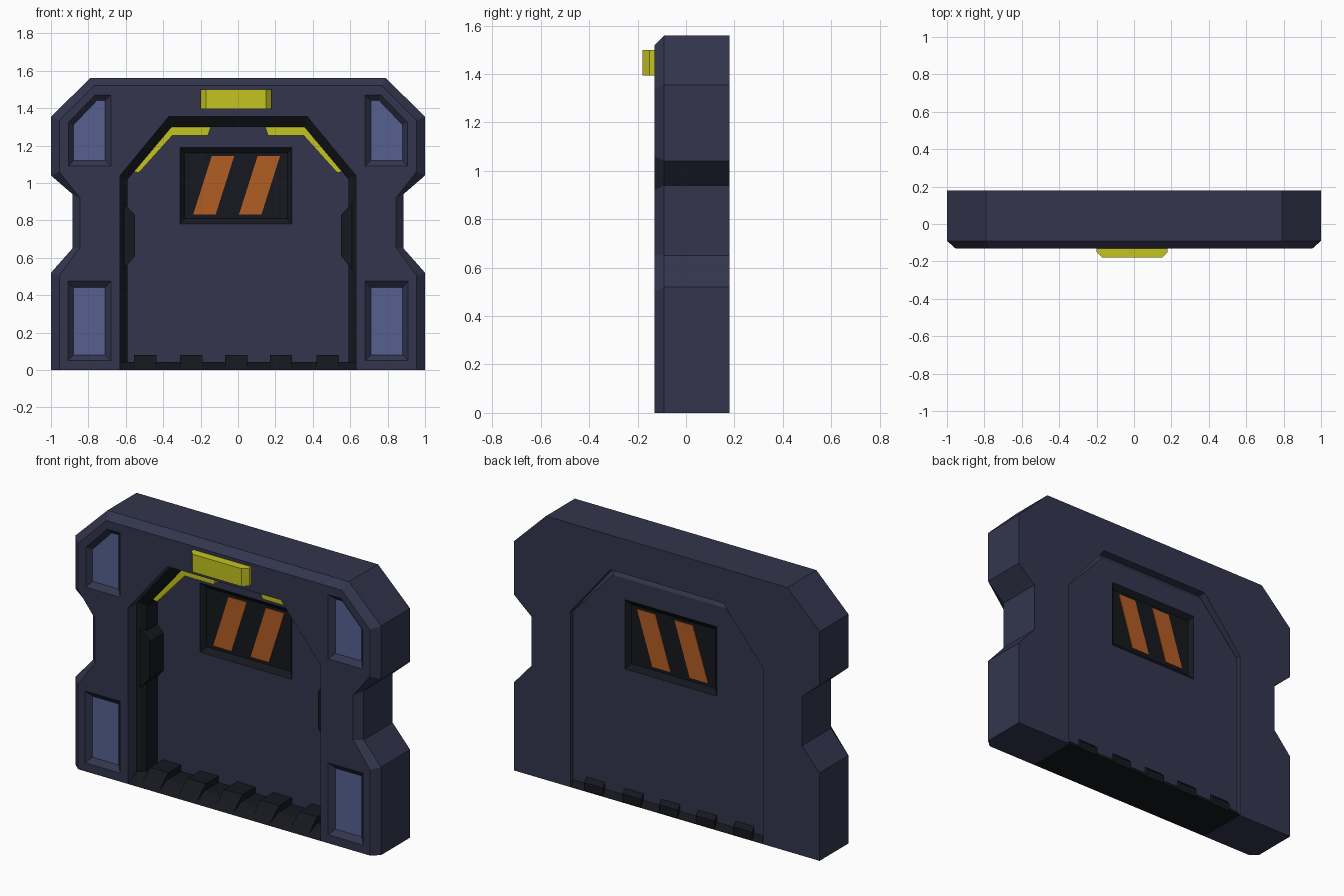
import bpy, bmesh

if "Cube" in bpy.data.objects:
    bpy.data.objects.remove(bpy.data.objects["Cube"])


def material(name, rgb):
    m = bpy.data.materials.new(name)
    m.diffuse_color = (*rgb, 1)
    m.use_nodes = True
    m.node_tree.nodes["Principled BSDF"].inputs["Base Color"].default_value = m.diffuse_color
    return m


NAVY = material("navy", (0.033, 0.036, 0.075))
DARK = material("dark", (0.008, 0.009, 0.013))
BLUE = material("panel_blue", (0.095, 0.115, 0.28))
YELLOW = material("yellow", (0.55, 0.55, 0.015))
ORANGE = material("orange", (0.45, 0.11, 0.018))


def loft(name, solids, mat):
    """Each solid is a list of rings of 3D points, skinned in order and capped."""
    bm = bmesh.new()
    for rings in solids:
        loops = [[bm.verts.new(p) for p in ring] for ring in rings]
        n = len(loops[0])
        for a, b in zip(loops, loops[1:]):
            for i in range(n):
                j = (i + 1) % n
                bm.faces.new((a[i], a[j], b[j], b[i]))
        bm.faces.new(loops[0])
        bm.faces.new(loops[-1])
    bmesh.ops.recalc_face_normals(bm, faces=bm.faces)
    me = bpy.data.meshes.new(name)
    bm.to_mesh(me)
    bm.free()
    ob = bpy.data.objects.new(name, me)
    me.materials.append(mat)
    bpy.context.collection.objects.link(ob)
    return ob


def at(y, pts):
    return [(x, y, z) for x, z in pts]


def flip(pts):
    return [(-x, z) for x, z in pts]


def both(half):
    """Full outline from its right half, bottom to top."""
    return half + flip(half)[::-1]


def prism(pts, y0, y1):
    return [at(y0, pts), at(y1, pts)]


def rect(x0, x1, z0, z1):
    return [(x0, z0), (x1, z0), (x1, z1), (x0, z1)]


def cut(ob, cutter):
    mod = ob.modifiers.new("cut", 'BOOLEAN')
    mod.operation = 'DIFFERENCE'
    mod.solver = 'EXACT'
    mod.object = cutter
    bpy.context.view_layer.objects.active = ob
    bpy.ops.object.modifier_apply(modifier=mod.name)
    bpy.data.objects.remove(cutter)


# Outer frame: notched arch with a chamfered front edge
outer = both([(1, 0), (1, .52), (.885, .65), (.885, .94), (1, 1.04), (1, 1.355), (.79, 1.56)])
inset = both([(.955, 0), (.955, .505), (.845, .655), (.845, .92), (.955, 1.06),
              (.955, 1.335), (.77, 1.52)])
opening = both([(.63, 0), (.63, 1.04), (.37, 1.355)])
hole = opening[::-1]
frame = loft("frame", [[at(-.13, inset + hole), at(-.09, outer + hole), at(.18, outer + hole)]], NAVY)

# Sunken corner pockets with lighter panels
low_rim, low_floor = rect(.68, .91, .05, .475), rect(.71, .88, .08, .44)
top_rim = [(.68, 1.09), (.905, 1.09), (.905, 1.325), (.765, 1.47), (.68, 1.47)]
top_floor = [(.71, 1.12), (.88, 1.12), (.88, 1.31), (.755, 1.44), (.71, 1.44)]
cutters, panels = [], []
for rim, floor in ((low_rim, low_floor), (top_rim, top_floor)):
    for r, f in ((rim, floor), (flip(rim), flip(floor))):
        cutters.append([at(-.15, r), at(-.13, r), at(-.1, f)])
        panels.append(prism(f, -.102, -.095))
cut(frame, loft("pocket_cutter", cutters, NAVY))
loft("corner_panels", panels, BLUE)

# Dark lining inside the opening, swept along the arch
inner = both([(.59, 0), (.59, 1.02), (.355, 1.3)])
lining = [[(ox, -.05, oz), (ix, -.01, iz), (ix, .09, iz), (ox, .09, oz)]
          for (ox, oz), (ix, iz) in zip(opening, inner)]
loft("door_lining", [lining], DARK)

# Side clamps on the lining
clamp = [(.61, .54), (.55, .61), (.55, .83), (.61, .89)]
loft("side_clamps", [prism(p, -.04, .09) for p in (clamp, flip(clamp))], DARK)

# Door panel, chamfered along its top at the back
door_back = both([(.63, .03), (.63, 1.03), (.37, 1.315)])
door_edge = both([(.63, .03), (.63, 1.04), (.37, 1.355)])
door = loft("door", [[at(.09, door_edge), at(.13, door_edge), at(.155, door_back)]], NAVY)

# Window, dished on both sides, with slanted stripes
win, pane = rect(-.31, .29, .78, 1.19), rect(-.285, .265, .81, 1.16)
cut(door, loft("window_cutter", [prism(win, 0, .3)], DARK))
loft("window", [[at(.115, pane), at(.09, win), at(.155, win), at(.133, pane)]], DARK)
stripe = [(-.24, .83), (-.12, .83), (-.02, 1.145), (-.14, 1.145)]
loft("window_stripes", [prism([(x + dx, z) for x, z in stripe], .111, .137) for dx in (0, .245)], ORANGE)

# Yellow light strips under the arch
strip = [(.145, 1.3), (.16, 1.255), (.35, 1.255), (.53, 1.055), (.56, 1.06), (.365, 1.3)]
loft("arch_lights", [prism(p, 0, .04) for p in (strip, flip(strip))], YELLOW)

# Light above the door
loft("top_light", [[at(-.12, rect(-.2, .18, 1.395, 1.5)), at(-.15, rect(-.2, .18, 1.395, 1.5)),
                    at(-.18, rect(-.17, .15, 1.395, 1.5))]], YELLOW)


# Ramped threshold with raised treads
def bar(x0, x1, profile):
    return [[(x, y, z) for y, z in profile] for x in (x0, x1)]


loft("threshold", [bar(-.63, .63, [(-.13, 0), (-.04, .042), (.15, .042), (.18, 0)])], DARK)
tread = [(-.12, .002), (-.03, .08), (.15, .08), (.178, .05), (.178, .002)]
loft("threshold_treads", [bar(x - .06, x + .06, tread)
                          for x in (-.495, -.25, -.01, .23, .48)], DARK)
